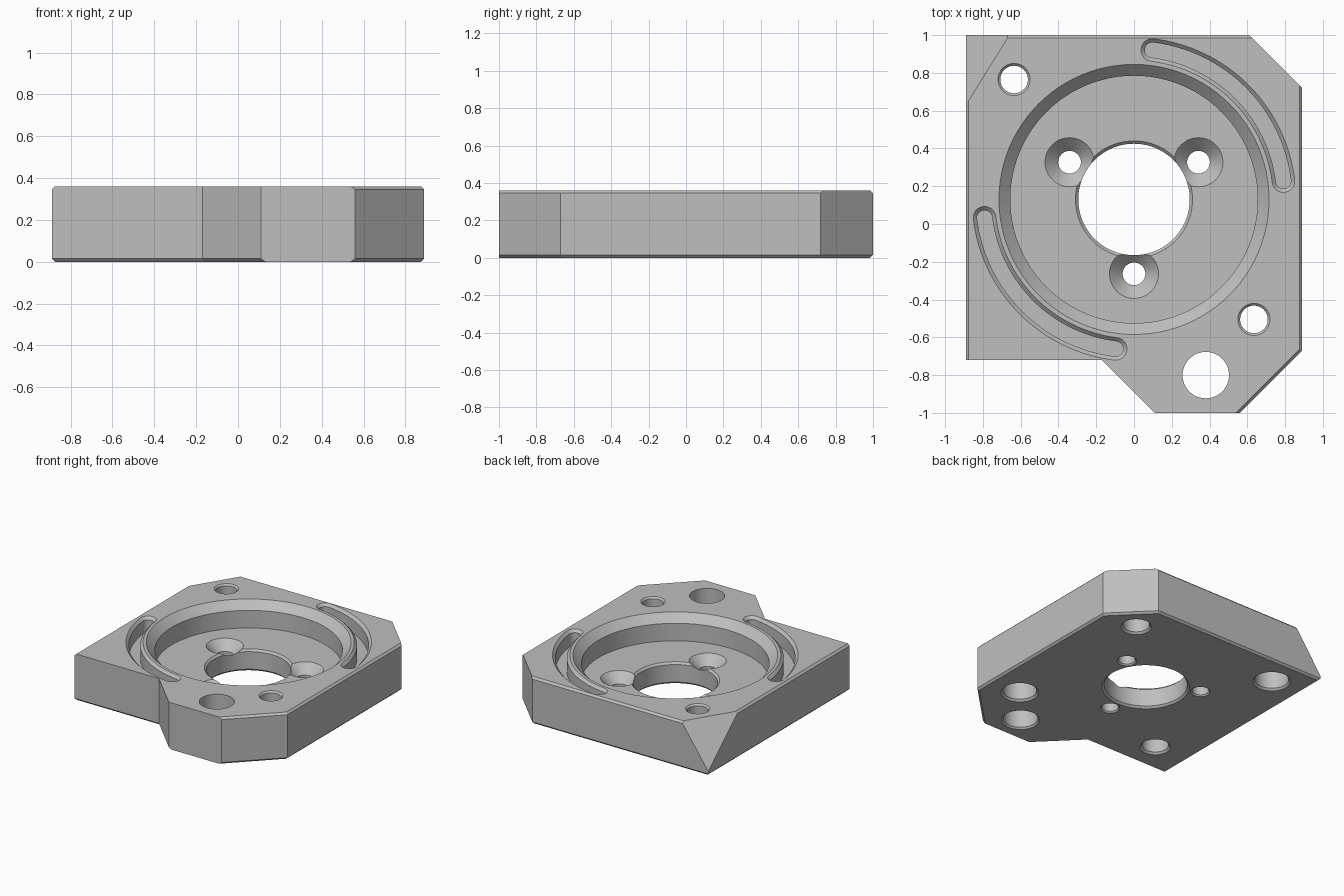
import bpy, bmesh, math
from mathutils import Vector

cube = bpy.data.objects.get("Cube")
if cube:
    bpy.data.objects.remove(cube, do_unlink=True)

TOP, FLOOR, MID_Y = 0.36, 0.165, 0.13
CHAMFER = 0.015

grey = bpy.data.materials.new("machined_grey")
grey.use_nodes = True
grey.diffuse_color = (0.52, 0.52, 0.52, 1)
grey.node_tree.nodes["Principled BSDF"].inputs["Base Color"].default_value = (0.52, 0.52, 0.52, 1)


def to_object(name, bm):
    bmesh.ops.recalc_face_normals(bm, faces=bm.faces[:])
    mesh = bpy.data.meshes.new(name)
    bm.to_mesh(mesh)
    bm.free()
    mesh.materials.append(grey)
    obj = bpy.data.objects.new(name, mesh)
    bpy.context.collection.objects.link(obj)
    return obj


def loft(name, loops):
    """Skin a stack of equal point loops and cap both ends."""
    bm = bmesh.new()
    rings = [[bm.verts.new(p) for p in loop] for loop in loops]
    for a, b in zip(rings, rings[1:]):
        for i in range(len(a)):
            j = (i + 1) % len(a)
            bm.faces.new((a[i], a[j], b[j], b[i]))
    bm.faces.new(rings[0])
    bm.faces.new(rings[-1])
    return to_object(name, bm)


def lathe(name, x, y, profile, sides=48):
    """Turned cutter; the profile lists (radius, height) upward."""
    turn = [2 * math.pi * i / sides for i in range(sides)]
    return loft(name, [[(x + r * math.cos(t), y + r * math.sin(t), z) for t in turn]
                       for r, z in profile])


def arc(cx, cy, r, start, end, steps):
    return [(cx + r * math.cos(start + (end - start) * i / steps),
             cy + r * math.sin(start + (end - start) * i / steps)) for i in range(steps + 1)]


def slot(name, start, end, radius=0.797):
    """Curved round-ended groove cutter with a chamfered rim."""
    a, b = math.radians(start), math.radians(end)
    ends = [(radius * math.cos(t), MID_Y + radius * math.sin(t)) for t in (a, b)]
    loops = []
    for w, z in ((0.04, 0.24), (0.04, 0.34), (0.06, TOP), (0.08, 0.38)):
        pts = arc(0, MID_Y, radius + w, a, b, 32)
        pts += arc(*ends[1], w, b, b + math.pi, 12)[1:-1]
        pts += arc(0, MID_Y, radius - w, b, a, 32)
        pts += arc(*ends[0], w, a + math.pi, a + 2 * math.pi, 12)[1:-1]
        loops.append([(x, y, z) for x, y in pts])
    return loft(name, loops)


# Plate body: extruded outline
outline = [(-0.89, -0.72), (-0.17, -0.72), (0.11, -1), (0.56, -1),
           (0.89, -0.67), (0.89, 0.72), (0.61, 1), (-0.89, 1)]
bm = bmesh.new()
base = bm.faces.new([bm.verts.new((x, y, 0)) for x, y in outline])
ext = bmesh.ops.extrude_face_region(bm, geom=[base])
bmesh.ops.translate(bm, vec=(0, 0, TOP), verts=[v for v in ext["geom"] if isinstance(v, bmesh.types.BMVert)])
bmesh.ops.recalc_face_normals(bm, faces=bm.faces[:])


# Chamfered rim edges, chosen by the direction of the side they border
def is_chamfered(edge):
    za, zb = (v.co.z for v in edge.verts)
    if abs(za - zb) > 0.01:
        return False
    n = next(f.normal for f in edge.link_faces if abs(f.normal.z) < 0.5)
    if za > 0.1:
        sloped = abs(n.x) > 0.1 and abs(n.y) > 0.1
        return n.y > 0.9 or abs(n.x) > 0.9 or (sloped and n.x > 0 and n.y < 0)
    at_tip = all(v.co.y < -0.99 for v in edge.verts)
    return not at_tip


bmesh.ops.bevel(bm, geom=[e for e in bm.edges if is_chamfered(e)], offset=CHAMFER,
                offset_type='OFFSET', segments=1, affect='EDGES', profile=0.5)

# Sloping facet at the back right corner
p, q, r = Vector((-0.66, 1, TOP)), Vector((-0.89, 0.63, TOP)), Vector((-0.89, 1, 0.035))
normal = (q - p).cross(r - p)
if normal.z < 0:
    normal.negate()
bmesh.ops.bisect_plane(bm, geom=bm.verts[:] + bm.edges[:] + bm.faces[:], plane_co=p,
                       plane_no=normal, clear_outer=True)
bmesh.ops.holes_fill(bm, edges=[e for e in bm.edges if e.is_boundary], sides=0)
plate = to_object("mounting_plate", bm)

# Round recess and centre bore
cutters = [lathe("centre_cutter", 0, MID_Y,
                 [(0.33, -0.02), (0.31, 0), (0.295, CHAMFER), (0.295, 0.15), (0.31, FLOOR),
                  (0.655, FLOOR), (0.655, 0.3), (0.715, TOP), (0.735, 0.38)], 96)]

# Three countersunk screw holes
for deg in (30, 150, 270):
    t = math.radians(deg)
    cutters.append(lathe("countersink_cutter", 0.394 * math.cos(t), MID_Y + 0.394 * math.sin(t),
                         [(0.09, -0.02), (0.07, 0), (0.06, 0.01), (0.06, 0.095),
                          (0.13, FLOOR), (0.15, 0.185)]))

# Two stepped mounting holes, wider below
for s in (-1, 1):
    cutters.append(lathe("mounting_hole_cutter", 0.635 * s, MID_Y - 0.635 * s,
                         [(0.155, -0.02), (0.135, 0), (0.12, CHAMFER), (0.12, 0.2), (0.073, 0.2),
                          (0.073, 0.348), (0.085, TOP), (0.105, 0.38)]))

# Two blind holes in the underside
for s in (-1, 1):
    cutters.append(lathe("blind_hole_cutter", 0.6 * s, MID_Y + 0.61 * s,
                         [(0.13, -0.02), (0.11, 0), (0.095, CHAMFER), (0.095, 0.16)]))

# Large hole in the front tab
cutters.append(lathe("tab_hole_cutter", 0.38, -0.8,
                     [(0.155, -0.02), (0.135, 0), (0.123, 0.012), (0.123, 0.4)]))

# Curved grooves either side of the recess
cutters += [slot("groove_cutter", 7, 83), slot("groove_cutter", 187, 263)]

# Cut everything out of the plate
for cutter in cutters:
    mod = plate.modifiers.new("cut", 'BOOLEAN')
    mod.operation = 'DIFFERENCE'
    mod.solver = 'EXACT'
    mod.object = cutter
bpy.context.view_layer.update()
finished = bpy.data.meshes.new_from_object(plate.evaluated_get(bpy.context.evaluated_depsgraph_get()))
plate.modifiers.clear()
plate.data = finished
for cutter in cutters:
    bpy.data.objects.remove(cutter, do_unlink=True)

bpy.ops.object.select_all(action='DESELECT')
plate.select_set(True)
bpy.context.view_layer.objects.active = plate
bpy.ops.object.shade_smooth_by_angle(angle=math.radians(25))
